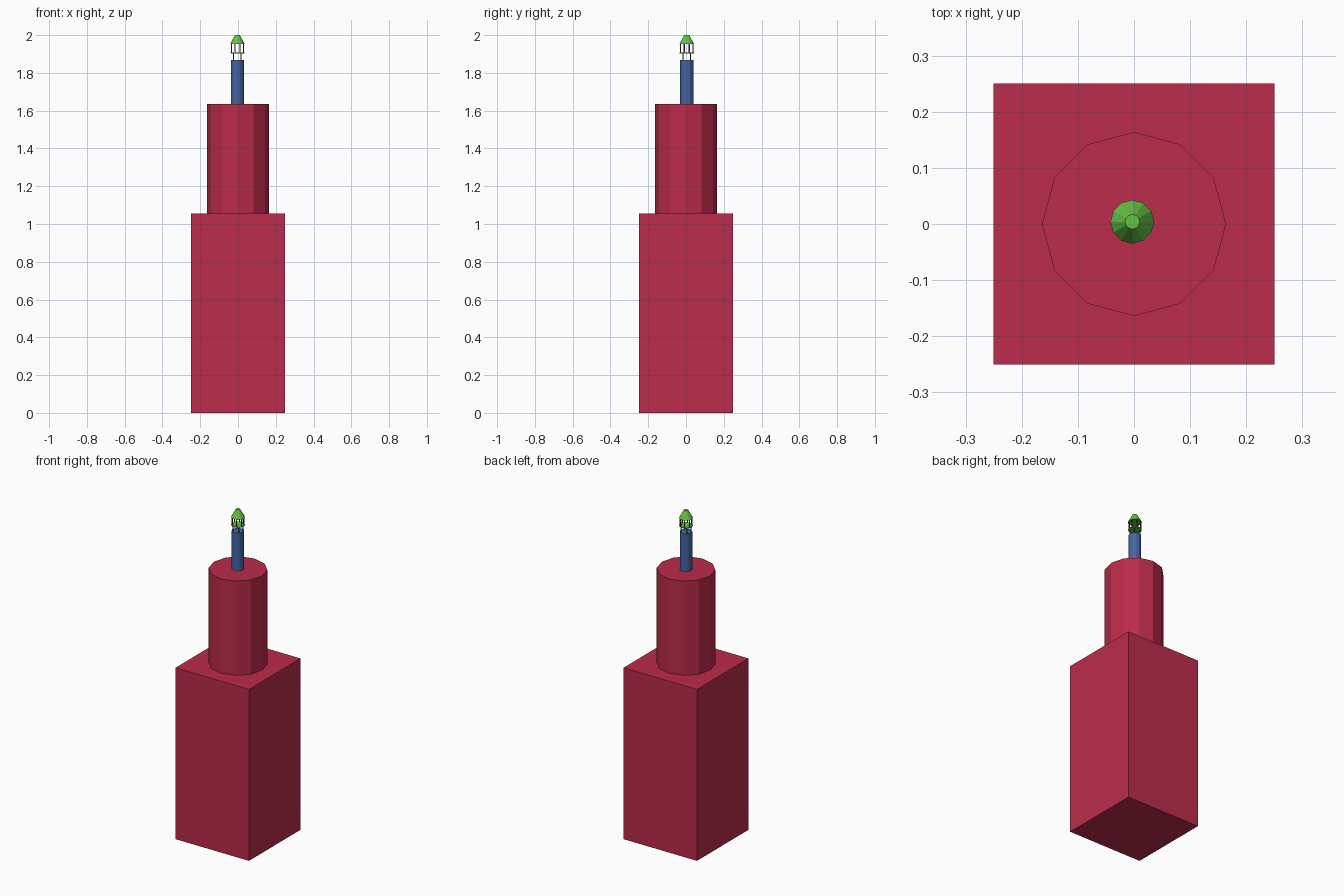
import bpy, math

if "Cube" in bpy.data.objects:
    bpy.data.objects.remove(bpy.data.objects["Cube"])

CX, CY = -0.003, 0.004   # axis of the mast and lantern


def material(name, rgb):
    m = bpy.data.materials.new(name)
    m.diffuse_color = (*rgb, 1)
    m.use_nodes = True
    m.node_tree.nodes["Principled BSDF"].inputs["Base Color"].default_value = m.diffuse_color
    return m


red = material("red", (0.5, 0.025, 0.07))
blue = material("blue", (0.06, 0.13, 0.36))
green = material("green", (0.13, 0.55, 0.06))
brown = material("brown", (0.12, 0.06, 0.06))


def frustum(name, r1, r2, z0, z1, mat, sides=12, x=CX, y=CY, turn=0):
    bpy.ops.mesh.primitive_cone_add(vertices=sides, radius1=r1, radius2=r2, depth=z1 - z0,
                                    location=(x, y, (z0 + z1) / 2), rotation=(0, 0, turn))
    o = bpy.context.object
    o.name = name
    o.data.materials.append(mat)
    return o


def post_ring(name, count, radius, z0, z1, start):
    for i in range(count):
        a = start + i * math.tau / count
        frustum(f"{name}_{i + 1}", 0.003, 0.003, z0, z1, brown, 6,
                CX + radius * math.cos(a), CY + radius * math.sin(a))


# Square base block
bpy.ops.mesh.primitive_cube_add(size=1, location=(0, 0, 0.5275))
base = bpy.context.object
base.name = "base_block"
base.scale = (0.5, 0.5, 1.055)
base.data.materials.append(red)

# Twelve-sided drum and slim mast
frustum("drum", 0.164, 0.164, 1.055, 1.635, red, x=0, y=0)
frustum("mast", 0.035, 0.035, 1.635, 1.868, blue)

# Open lantern: two tiers of posts, a gallery plate and a tapered cap
post_ring("lower_post", 4, 0.028, 1.868, 1.903, math.pi / 4)
frustum("gallery_plate", 0.038, 0.038, 1.902, 1.907, green)
post_ring("upper_post", 8, 0.035, 1.907, 1.952, math.pi / 8)
frustum("cap", 0.039, 0.013, 1.952, 2.0, green)
